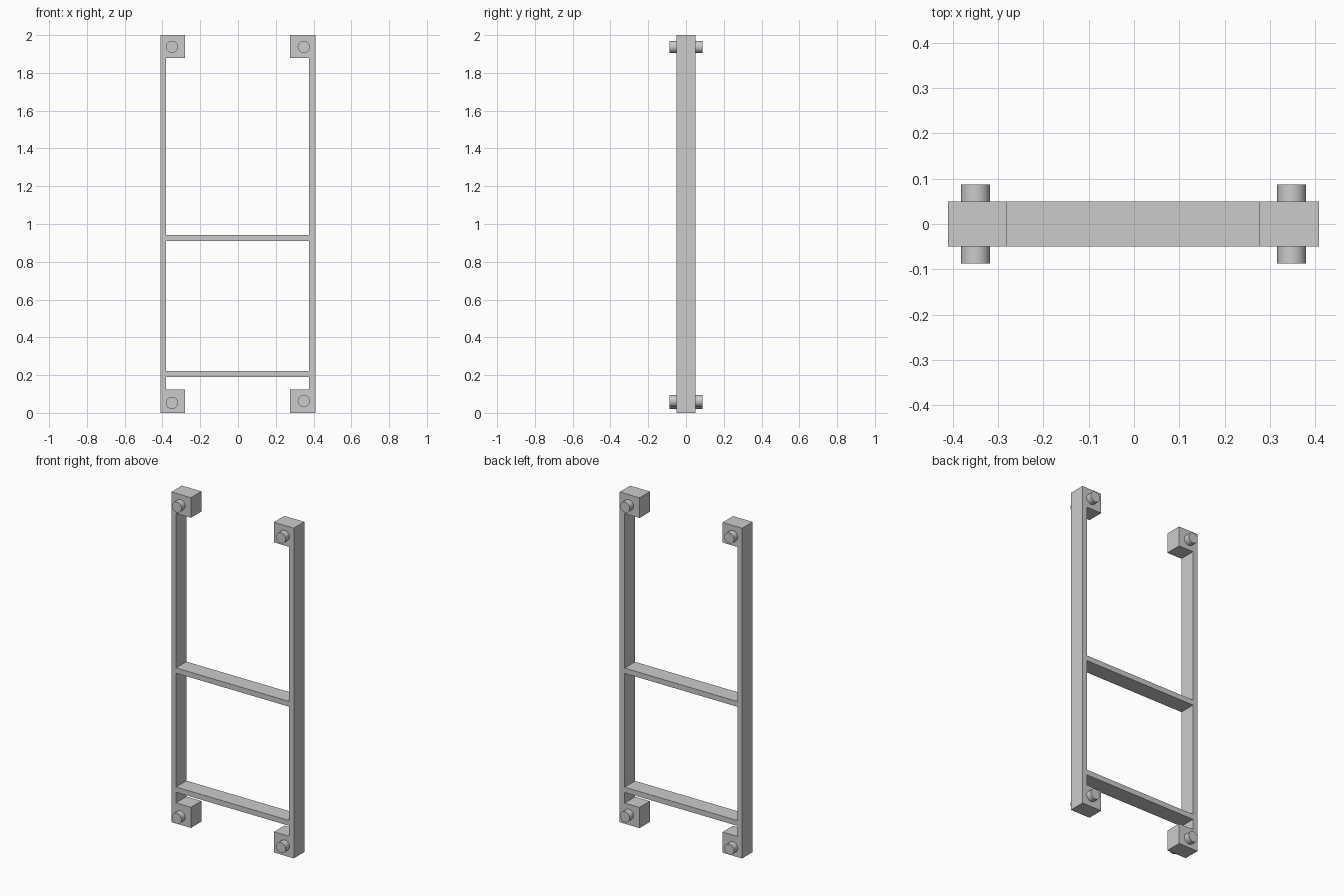
import bpy
import math

if "Cube" in bpy.data.objects:
    bpy.data.objects.remove(bpy.data.objects["Cube"])


def box(name, x0, x1, y0, y1, z0, z1):
    bpy.ops.mesh.primitive_cube_add(size=1, location=((x0 + x1) / 2, (y0 + y1) / 2, (z0 + z1) / 2))
    ob = bpy.context.object
    ob.name = name
    ob.scale = (x1 - x0, y1 - y0, z1 - z0)
    bpy.ops.object.transform_apply(location=False, rotation=False, scale=True)
    return ob


def pin(name, x, z, radius=0.032, length=0.174):
    bpy.ops.mesh.primitive_cylinder_add(vertices=32, radius=radius, depth=length,
                                        location=(x, 0, z), rotation=(math.pi / 2, 0, 0))
    bpy.context.object.name = name
    bpy.ops.object.shade_smooth_by_angle(angle=math.radians(30))


D = 0.05  # half depth of the frame

# side rails
box("left_rail", -0.411, -0.38, -D, D, 0, 2)
box("right_rail", 0.376, 0.409, -D, D, 0, 2)

# corner blocks, butted against the rails' inner faces
for level, z0, z1 in (("lower", 0, 0.125), ("upper", 1.878, 2)):
    box(level + "_left_block", -0.38, -0.28, -D, D, z0, z1)
    box(level + "_right_block", 0.276, 0.376, -D, D, z0, z1)

# pins passing through the corner blocks
for name, x, z in (("lower_left_pin", -0.35, 0.053), ("lower_right_pin", 0.348, 0.063),
                   ("upper_left_pin", -0.35, 1.938), ("upper_right_pin", 0.348, 1.938)):
    pin(name, x, z)

# rungs
for name, z in (("lower_rung", 0.205), ("upper_rung", 0.926)):
    box(name, -0.38, 0.376, -D, D, z - 0.016, z + 0.016)
